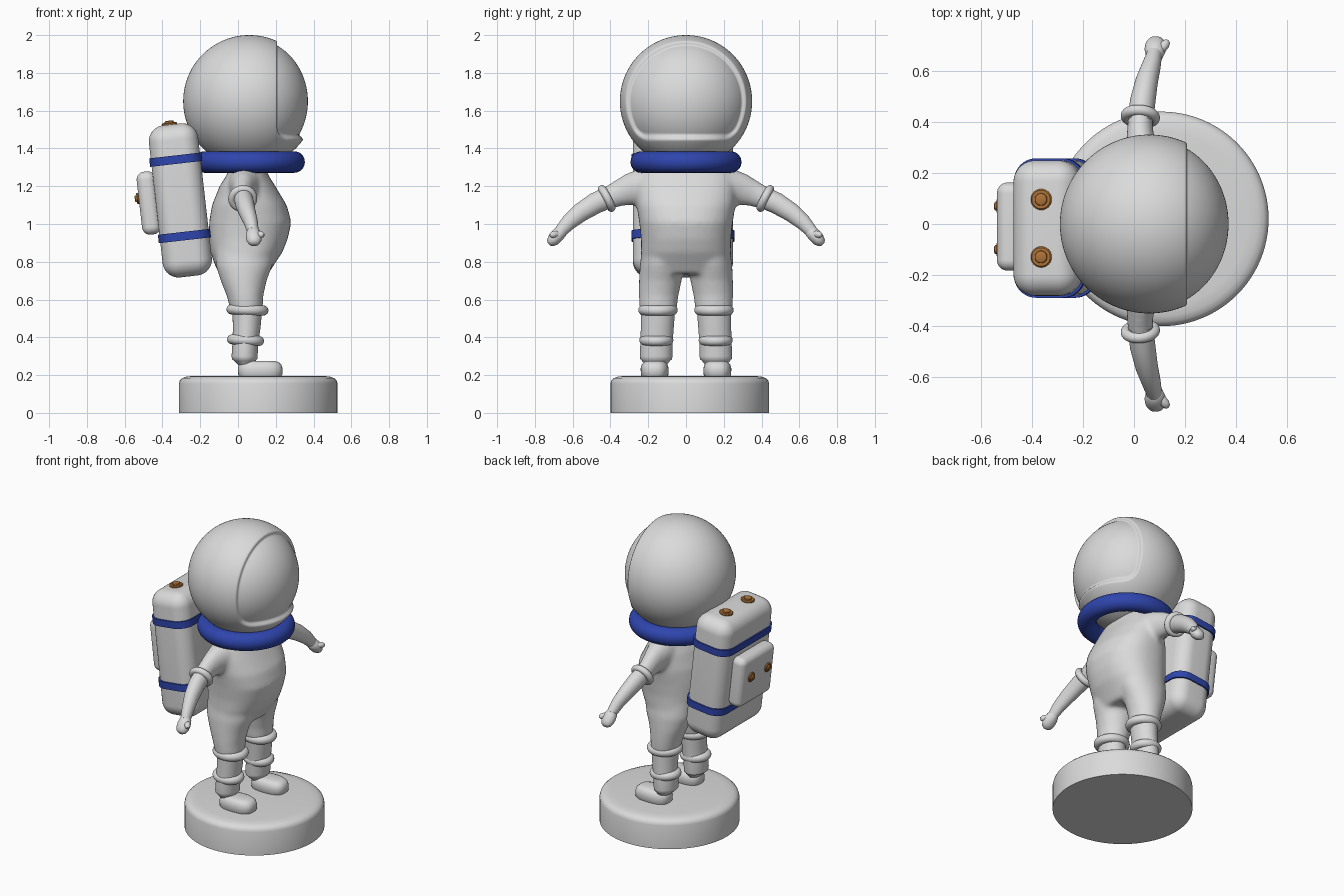
import bpy, bmesh, math
from mathutils import Vector, Matrix

if "Cube" in bpy.data.objects:
    bpy.data.objects.remove(bpy.data.objects["Cube"])


def material(name, rgb):
    m = bpy.data.materials.new(name)
    m.diffuse_color = (*rgb, 1)
    m.use_nodes = True
    m.node_tree.nodes["Principled BSDF"].inputs["Base Color"].default_value = m.diffuse_color
    return m


GREY = material("suit grey", (0.70, 0.71, 0.70))
BLUE = material("strap blue", (0.028, 0.06, 0.42))
BRONZE = material("bolt bronze", (0.42, 0.17, 0.04))


def finish(name, bm, mat, angle=40):
    bmesh.ops.recalc_face_normals(bm, faces=bm.faces)
    me = bpy.data.meshes.new(name)
    bm.to_mesh(me)
    bm.free()
    me.materials.append(mat)
    me.shade_smooth()
    me.set_sharp_from_angle(angle=math.radians(angle))
    ob = bpy.data.objects.new(name, me)
    bpy.context.collection.objects.link(ob)
    return ob


def loft(bm, sections, flat=True, power=2.0, n=40):
    """Skin through (x, y, z, rx, ry) sections; flat keeps them horizontal."""
    pts = [Vector(s[:3]) for s in sections]
    rings = []
    for i, s in enumerate(sections):
        t = Vector((0, 0, 1))
        if not flat:
            t = (pts[min(i + 1, len(pts) - 1)] - pts[max(i - 1, 0)]).normalized()
        u = (Vector((1, 0, 0)) - t * t.x).normalized()
        v = t.cross(u)
        ring = []
        for k in range(n):
            a = math.tau * k / n
            c, d = math.cos(a), math.sin(a)
            c = math.copysign(abs(c) ** (2 / power), c)
            d = math.copysign(abs(d) ** (2 / power), d)
            ring.append(bm.verts.new(pts[i] + u * c * s[3] + v * d * s[4]))
        rings.append(ring)
    for a, b in zip(rings, rings[1:]):
        for k in range(n):
            bm.faces.new((a[k], a[(k + 1) % n], b[(k + 1) % n], b[k]))
    bm.faces.new(rings[0][::-1])
    bm.faces.new(rings[-1])


def loft_part(name, sections, mat=GREY, **kw):
    bm = bmesh.new()
    loft(bm, sections, **kw)
    return finish(name, bm, mat)


def ring_part(name, centre, major, minor, axis=(0, 0, 1), mat=GREY, squash=1):
    bpy.ops.mesh.primitive_torus_add(major_radius=major, minor_radius=minor,
                                     major_segments=64, minor_segments=20)
    ob = bpy.context.object
    ob.name = name
    ob.location = centre
    ob.scale = (squash, 1, 1)
    ob.rotation_euler = Vector(axis).to_track_quat('Z', 'Y').to_euler()
    ob.data.materials.append(mat)
    ob.data.shade_smooth()
    return ob


# round display base
loft_part("base", [(0.107, 0.02, z, r, r) for z, r in
                   ((0, .42), (.155, .42), (.172, .415), (.184, .402), (.192, .38), (.196, .34))], n=96)

# helmet: sphere with a recessed visor opening above a chin lip
C = Vector((0.06, 0, 1.65))
bm = bmesh.new()
bmesh.ops.create_uvsphere(bm, u_segments=160, v_segments=128, radius=1,
                          matrix=Matrix.Rotation(math.pi / 2, 4, 'Y'))
for v in bm.verts:
    n = v.co.normalized()
    shell = C + n * 0.35
    visor = C + Vector((n.x * .31, n.y * .335, n.z * .335))
    a, b, R = shell.x - 0.205, shell.z - 1.445, 0.06
    d = R - math.hypot(R - a, R - b) if a < R and b < R else min(a, b)
    t = max(0, min(1, d / 0.022))
    v.co = shell.lerp(visor, t * t * (3 - 2 * t))
finish("helmet", bm, GREY, 80)

# collar
ring_part("collar", (0.06, 0, 1.328), 0.237, 0.057, mat=BLUE)

# suit body: torso, thighs and shoulders blended into one skin
bm = bmesh.new()
loft(bm, [(.05, 0, 1.33, .08, .19), (.05, 0, 1.26, .11, .25), (.05, 0, 1.2, .148, .265),
          (.06, 0, 1.1, .198, .262), (.065, 0, 1.01, .218, .248), (.055, 0, .92, .208, .238),
          (.045, 0, .85, .19, .238), (.035, 0, .79, .16, .236), (.03, 0, .735, .13, .225)], power=2.3)
for s in (1, -1):
    loft(bm, [(.04, s * .12, .88, .16, .11), (.032, s * .13, .78, .15, .115),
              (.03, s * .136, .7, .122, .113), (.037, s * .145, .62, .097, .105),
              (.046, s * .148, .54, .085, .098)])
    loft(bm, [(.04, s * .12, 1.2, .10, .10), (.035, s * .22, 1.2, .085, .10),
              (.028, s * .3, 1.182, .062, .085), (.024, s * .36, 1.16, .052, .069),
              (.025, s * .43, 1.13, .048, .058)], flat=False)
body = finish("suit_body", bm, GREY)
rm = body.modifiers.new("blend", 'REMESH')
rm.mode = 'VOXEL'
rm.voxel_size = 0.012
rm.use_smooth_shade = True
sm = body.modifiers.new("soften", 'SMOOTH')
sm.factor = 0.5
sm.iterations = 12

# limbs, mirrored left and right
for s, side in ((1, "left"), (-1, "right")):
    loft_part(side + "_forearm", [(.025, s * .40, 1.145, .05, .058), (.034, s * .48, 1.11, .05, .056),
                                  (.05, s * .56, 1.06, .044, .05), (.068, s * .62, 1.01, .037, .042),
                                  (.08, s * .665, .96, .03, .033)], flat=False)
    ring_part(side + "_arm_ring", (.025, s * .42, 1.135), .056, .021, (.08, s * .87, -.45))
    loft_part(side + "_hand", [(.078, s * .652, .973, .022, .022), (.08, s * .66, .962, .034, .034),
                               (.083, s * .683, .937, .042, .036), (.085, s * .703, .915, .04, .033),
                               (.085, s * .718, .9, .03, .024), (.085, s * .725, .893, .015, .012)],
              flat=False, n=28)
    loft_part(side + "_thumb", [(.09, s * .672, .945, .02, .02), (.107, s * .686, .946, .019, .019),
                                (.122, s * .703, .944, .018, .018), (.13, s * .714, .94, .013, .013),
                                (.133, s * .718, .938, .006, .006)], flat=False, n=20)
    loft_part(side + "_lower_leg", [(.05, s * .148, .57, .08, .092), (.046, s * .152, .45, .073, .087),
                                    (.038, s * .157, .36, .068, .085), (.035, s * .158, .30, .069, .086),
                                    (.035, s * .158, .285, .067, .084), (.036, s * .159, .276, .058, .075),
                                    (.04, s * .16, .25, .035, .055)])
    ring_part(side + "_knee_ring", (.05, s * .148, .545), .084, .027, (.04, 0, 1), squash=.94)
    ring_part(side + "_shin_ring", (.04, s * .157, .385), .072, .026, (.06, 0, 1), squash=.92)
    loft_part(side + "_shoe", [(.117, s * .166, .19, .108, .066), (.118, s * .166, .203, .117, .073),
                               (.118, s * .166, .235, .118, .074), (.117, s * .166, .257, .112, .068),
                               (.115, s * .166, .27, .098, .056), (.113, s * .166, .276, .075, .038)],
              power=2.7)

# backpack, built upright in local space and then tilted
TILT = Matrix.Translation((-0.305, -0.016, 1.125)) @ Matrix.Rotation(math.radians(-6.5), 4, 'Y')


def pack_box(name, size, centre, bevel, mat, upright_only=False):
    bm = bmesh.new()
    bmesh.ops.create_cube(bm, size=1)
    bmesh.ops.scale(bm, vec=size, verts=bm.verts)
    edges = [e for e in bm.edges if not upright_only
             or abs(e.verts[0].co.z - e.verts[1].co.z) > 1e-4]
    bmesh.ops.bevel(bm, geom=edges, offset=bevel, segments=10, profile=0.5, affect='EDGES')
    bmesh.ops.translate(bm, vec=centre, verts=bm.verts)
    bm.transform(TILT)
    return finish(name, bm, mat)


def bolt(name, centre, radius, turn):
    bm = bmesh.new()
    loft(bm, [(0, 0, -.015, 1, 1), (0, 0, .006, 1, 1), (0, 0, .011, .88, .88), (0, 0, .011, .6, .6),
              (0, 0, .018, .56, .56), (0, 0, .021, .42, .42)], n=32)
    bmesh.ops.scale(bm, vec=(radius, radius, 1), verts=bm.verts)
    bm.transform(TILT @ Matrix.Translation(centre) @ turn)
    finish(name, bm, BRONZE, 30)


pack_box("backpack", (.262, .53, .81), (0, 0, 0), .085, GREY)
pack_box("backpack_panel", (.10, .345, .335), (-.168, .006, .005), .042, GREY)
for name, z in (("upper_strap", .217), ("lower_strap", -.19)):
    pack_box(name, (.278, .546, .045), (0, 0, z), .088, BLUE, True)
for i, y in enumerate((.112, -.113)):
    bolt(f"top_bolt_{i + 1}", (-.012, y, .405), .041, Matrix.Identity(4))
for i, y in enumerate((.086, -.084)):
    bolt(f"back_bolt_{i + 1}", (-.218, y, .035), .03, Matrix.Rotation(-math.pi / 2, 4, 'Y'))
